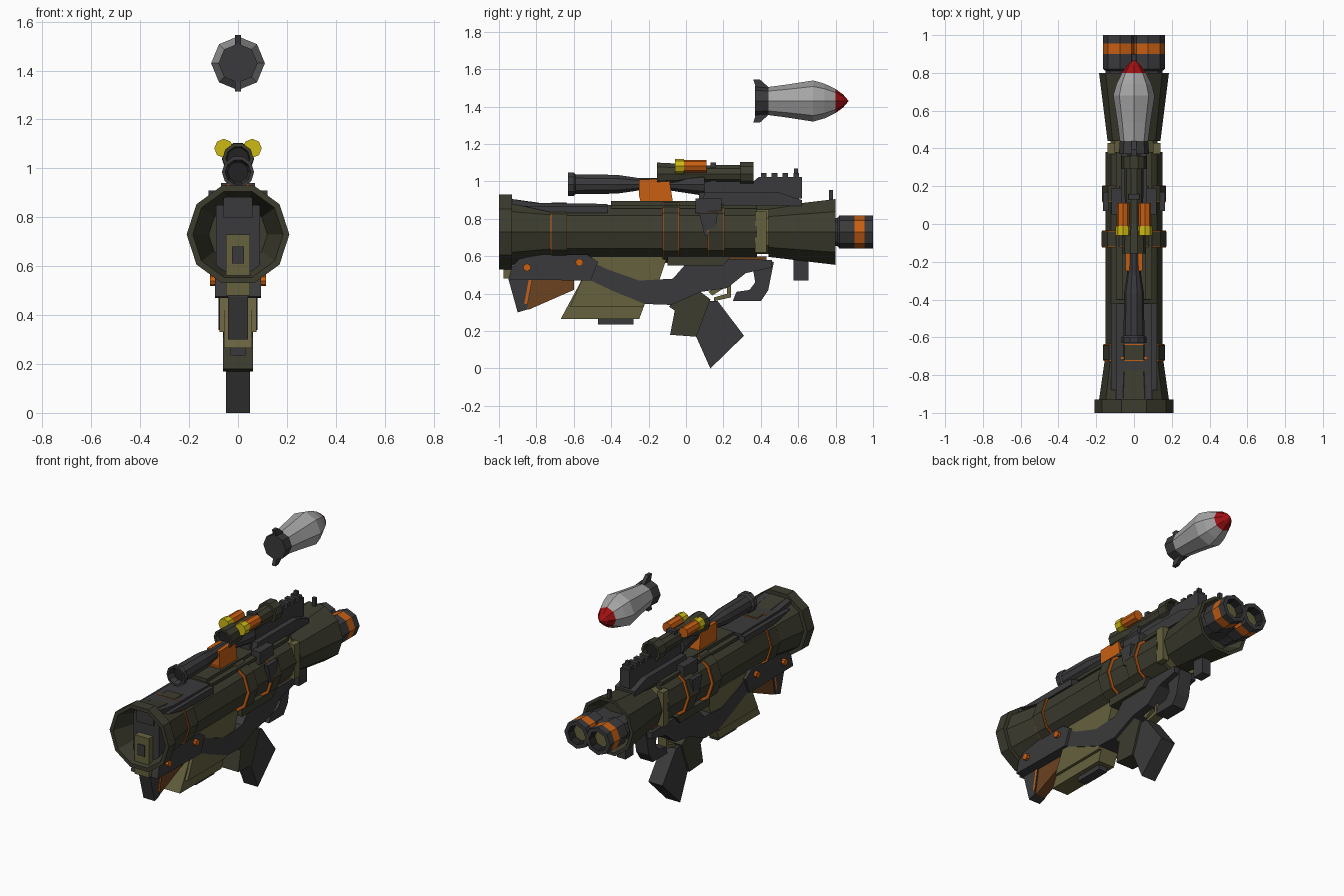
import bpy, bmesh, math

if "Cube" in bpy.data.objects:
    bpy.data.objects.remove(bpy.data.objects["Cube"])


def srgb(r, g, b):
    return tuple(((c / 255 + 0.055) / 1.055) ** 2.4 for c in (r, g, b)) + (1,)


COLOURS = {
    "dark_green": srgb(60, 60, 47), "grey": srgb(58, 58, 60), "olive": srgb(102, 97, 62),
    "orange": srgb(200, 95, 18), "yellow": srgb(205, 185, 20), "white": srgb(165, 165, 165),
    "red": srgb(160, 16, 18), "brown": srgb(108, 66, 32), "black": srgb(34, 34, 35),
}
MATS = {}
for key, col in COLOURS.items():
    MATS[key] = bpy.data.materials.new(key)
    MATS[key].diffuse_color = col


def finish(name, bm, mats):
    bmesh.ops.recalc_face_normals(bm, faces=bm.faces)
    me = bpy.data.meshes.new(name)
    bm.to_mesh(me)
    bm.free()
    for m in mats:
        me.materials.append(MATS[m])
    ob = bpy.data.objects.new(name, me)
    bpy.context.collection.objects.link(ob)
    return ob


def lathe(name, profile, mat, sides=8, x=0.0, z=0.0, bands=None):
    """Turn (y, radius) points round the y axis; bands maps segment index to colour."""
    bands = bands or {}
    mats = [mat] + sorted(set(bands.values()))
    bm = bmesh.new()
    rings = []
    for y, r in profile:
        if r == 0:
            rings.append([bm.verts.new((x, y, z))] * sides)
        else:
            rings.append([bm.verts.new((x + r * math.cos(a), y, z + r * math.sin(a)))
                          for a in (2 * math.pi * i / sides for i in range(sides))])
    for k in range(len(rings) - 1):
        a, b = rings[k], rings[k + 1]
        for i in range(sides):
            j = (i + 1) % sides
            f = bm.faces.new(list(dict.fromkeys((a[i], a[j], b[j], b[i]))))
            f.material_index = mats.index(bands.get(k, mat))
    return finish(name, bm, mats)


def rod(name, y0, y1, r, mat, sides=8, x=0.0, z=0.0):
    return lathe(name, [(y0, 0), (y0, r), (y1, r), (y1, 0)], mat, sides, x, z)


def prism(name, pts, hw, mat, x=0.0):
    """Extrude a (y, z) side outline to half width hw."""
    bm = bmesh.new()
    left = [bm.verts.new((x - hw, y, z)) for y, z in pts]
    right = [bm.verts.new((x + hw, y, z)) for y, z in pts]
    bm.faces.new(left)
    bm.faces.new(right[::-1])
    for i in range(len(pts)):
        j = (i + 1) % len(pts)
        bm.faces.new((left[i], right[i], right[j], left[j]))
    return finish(name, bm, [mat])


def box(name, y0, y1, z0, z1, hw, mat, x=0.0):
    return prism(name, [(y0, z0), (y1, z0), (y1, z1), (y0, z1)], hw, mat, x)


AXIS = 0.73

# main tube with hollow flared mouth, waist and rear cone
lathe("main_tube", [(-.8, 0), (-.8, .12), (-1, .185), (-1, .21), (-.93, .21), (-.93, .185),
                    (-.7, .152), (.38, .15), (.38, .125), (.44, .125), (.44, .14),
                    (.8, .185), (.8, .165), (.72, .12), (.72, 0)],
      "dark_green", 10, 0, AXIS, {8: "olive"})

# clamp rings with orange edges
for n, (y0, y1, r) in enumerate([(-.72, -.64, .165), (-.12, -.04, .172), (.12, .2, .17)]):
    rod(f"clamp_ring_{n}", y0, y1, r, "dark_green", 10, 0, AXIS)
    rod(f"clamp_edge_{n}", y0 - .005, y1 + .005, r - .003, "orange", 10, 0, AXIS)

# block and post inside the mouth
box("mouth_block", -.93, -.78, .58, .85, .09, "grey")
box("mouth_block_top", -.94, -.78, .80, .88, .06, "grey")
box("mouth_post", -.975, -.93, .48, .73, .05, "olive")
box("mouth_post_slot", -.982, -.95, .61, .68, .025, "grey")

# twin exhaust nozzles
for s in (-1, 1):
    lathe(f"exhaust_{s}", [(.7, 0), (.7, .075), (.81, .075), (.82, .088), (.9, .088), (.955, .088),
                           (1, .088), (1, .062), (.95, .055), (.95, 0)],
          "grey", 8, s * .075, AXIS, {4: "orange", 7: "black", 8: "olive"})
box("exhaust_bridge", .72, .9, .67, .79, .05, "grey")

# plates on top of the tube
prism("front_top_plate", [(-.93, .88), (-.93, .905), (-.8, .885), (-.42, .88), (-.42, .84), (-.75, .84)],
      .095, "grey")
for s in (-1, 1):
    prism(f"front_side_plate_{s}", [(-.88, .87), (-.42, .87), (-.42, .83), (-.7, .83)], .022, "grey", s * .1)
    box(f"plate_mark_{s}", -.67, -.65, .825, .84, .02, "orange", s * .1)
    box(f"clamp_bracket_{s}", .05, .19, .83, .91, .03, "grey", s * .09)
    prism(f"clamp_leg_{s}", [(.07, .83), (.17, .83), (.15, .71), (.1, .71)], .014, "grey", s * .15)
    box(f"tube_side_strip_{s}", -.4, .38, .855, .875, .02, "dark_green", s * .075)
    box(f"waist_block_{s}", .37, .43, .62, .84, .02, "olive", s * .12)
box("mark_bar", -.715, -.705, .88, .886, .07, "orange")
box("top_spine", -.4, .62, .85, .895, .06, "dark_green")

# sighting barrel on an orange bracket
lathe("sight_barrel", [(-.59, 0), (-.59, .042), (-.63, .052), (-.63, .066), (-.6, .066), (-.59, .055),
                       (-.37, .053), (-.26, .036), (-.08, .036), (.07, .06), (.1, .06), (.1, 0)],
      "grey", 10, 0, .985, {0: "black"})
prism("orange_bracket", [(-.25, .92), (-.25, 1.01), (-.09, 1.015), (-.07, .89), (-.24, .88)], .045, "orange")

# scope
lathe("scope", [(-.13, 0), (-.13, .045), (-.155, .05), (-.155, .064), (-.04, .058), (.0, .048),
                (.29, .05), (.29, .066), (.36, .066), (.36, .05), (.34, .045), (.34, 0)],
      "dark_green", 10, 0, 1.04, {0: "black", 10: "black"})

# side lamps beside the scope
for s in (-1, 1):
    lathe(f"lamp_{s}", [(-.06, 0), (-.06, .039), (-.01, .039), (-.01, .033), (.11, .033), (.11, 0)],
          "orange", 8, s * .058, 1.082, {0: "yellow", 1: "yellow", 2: "yellow"})

# toothed rail and sights behind the scope
prism("rail", [(.07, .89), (.07, .99), (.12, 1.0), (.36, 1.0), (.39, 1.025), (.62, 1.025),
               (.62, .91), (.5, .89)], .035, "grey")
prism("rail_base", [(.08, .87), (.1, .94), (.5, .94), (.62, .9), (.62, .87)], .07, "grey")
for i in range(4):
    box(f"rail_tooth_{i}", .4 + i * .058, .43 + i * .058, 1.02, 1.045, .03, "grey")
box("rail_post", .578, .598, 1.0, 1.07, .012, "grey")
box("scope_post", .13, .16, .98, 1.1, .03, "grey")
box("rear_sight", .765, .785, .89, .955, .012, "grey")

# lower front bracket with bolts
prism("lower_front_bracket", [(-.95, .475), (-.93, .55), (-.89, .585), (-.8, .61), (-.53, .61),
                              (-.47, .57), (-.51, .47)], .095, "grey")
for s in (-1, 1):
    for n, (by, bz) in enumerate([(-.85, .54), (-.57, .567)]):
        bolt = rod(f"bolt_{n}_{s}", -.016, .016, .021, "orange")
        bolt.rotation_euler = (0, 0, math.pi / 2)
        bolt.location = (s * .098, by, bz)

# front handle
prism("front_handle", [(-.95, .48), (-.9, .3), (-.85, .315), (-.82, .48)], .04, "grey")
prism("front_handle_panel", [(-.84, .48), (-.88, .315), (-.84, .315), (-.6, .42), (-.6, .48)], .033, "brown")
prism("front_handle_trim", [(-.84, .48), (-.865, .345), (-.85, .345), (-.825, .48)], .041, "orange")

# magazine
prism("magazine", [(-.5, .61), (-.57, .45), (-.67, .265), (-.25, .265), (-.2, .4), (-.08, .62)],
      .058, "olive")
prism("magazine_side", [(-.5, .6), (-.58, .42), (-.62, .33), (-.23, .33), (-.15, .45), (-.1, .6)],
      .076, "olive")
box("magazine_foot", -.47, -.28, .235, .275, .03, "grey")

# curved lower frame
prism("lower_frame", [(-.53, .48), (-.5, .57), (-.42, .53), (-.25, .47), (-.07, .48), (.0, .56), (.08, .59),
                      (.46, .58), (.46, .54), (.32, .51), (.22, .43), (.08, .41), (-.08, .34),
                      (-.22, .345), (-.38, .41)], .08, "grey")
box("brown_strip", -.25, .43, .565, .598, .06, "brown")
prism("under_block", [(-.1, .6), (-.1, .55), (.2, .55), (.24, .6)], .1, "dark_green")

# pistol grip and trigger guard
prism("grip", [(.05, .18), (.13, .0), (.31, .175), (.17, .36), (.02, .36)], .05, "grey")
prism("grip_shell", [(-.085, .18), (.055, .17), (.13, .37), (.05, .43), (-.04, .41), (-.09, .33), (-.06, .31)],
      .062, "dark_green")
prism("trigger_guard", [(.12, .41), (.24, .47), (.24, .38), (.15, .36), (.15, .38), (.22, .4), (.22, .44),
                        (.14, .39)], .03, "olive")

# rear handle and rear peg
prism("rear_handle", [(.25, .36), (.4, .36), (.44, .42), (.47, .57), (.35, .58), (.37, .46), (.34, .42),
                      (.27, .41)], .045, "grey")
box("rear_peg", .575, .655, .47, .6, .03, "grey")

# floating rocket
lathe("rocket", [(.37, 0), (.37, .08), (.44, .075), (.54, .088), (.68, .11), (.74, .093), (.8, .064),
                 (.84, .035), (.87, 0)],
      "white", 8, 0, 1.43, {0: "grey", 1: "grey", 6: "red", 7: "red"})
for s in (-1, 1):
    prism(f"rocket_fin_{s}", [(.36, 1.43 + s * .115), (.395, 1.43 + s * .115), (.44, 1.43 + s * .075),
                              (.44, 1.43 + s * .05), (.38, 1.43 + s * .05)], .012, "grey")

for m in bpy.data.materials:
    if m.users and not m.is_grease_pencil:
        m.use_nodes = True
        m.node_tree.nodes["Principled BSDF"].inputs["Base Color"].default_value = m.diffuse_color
